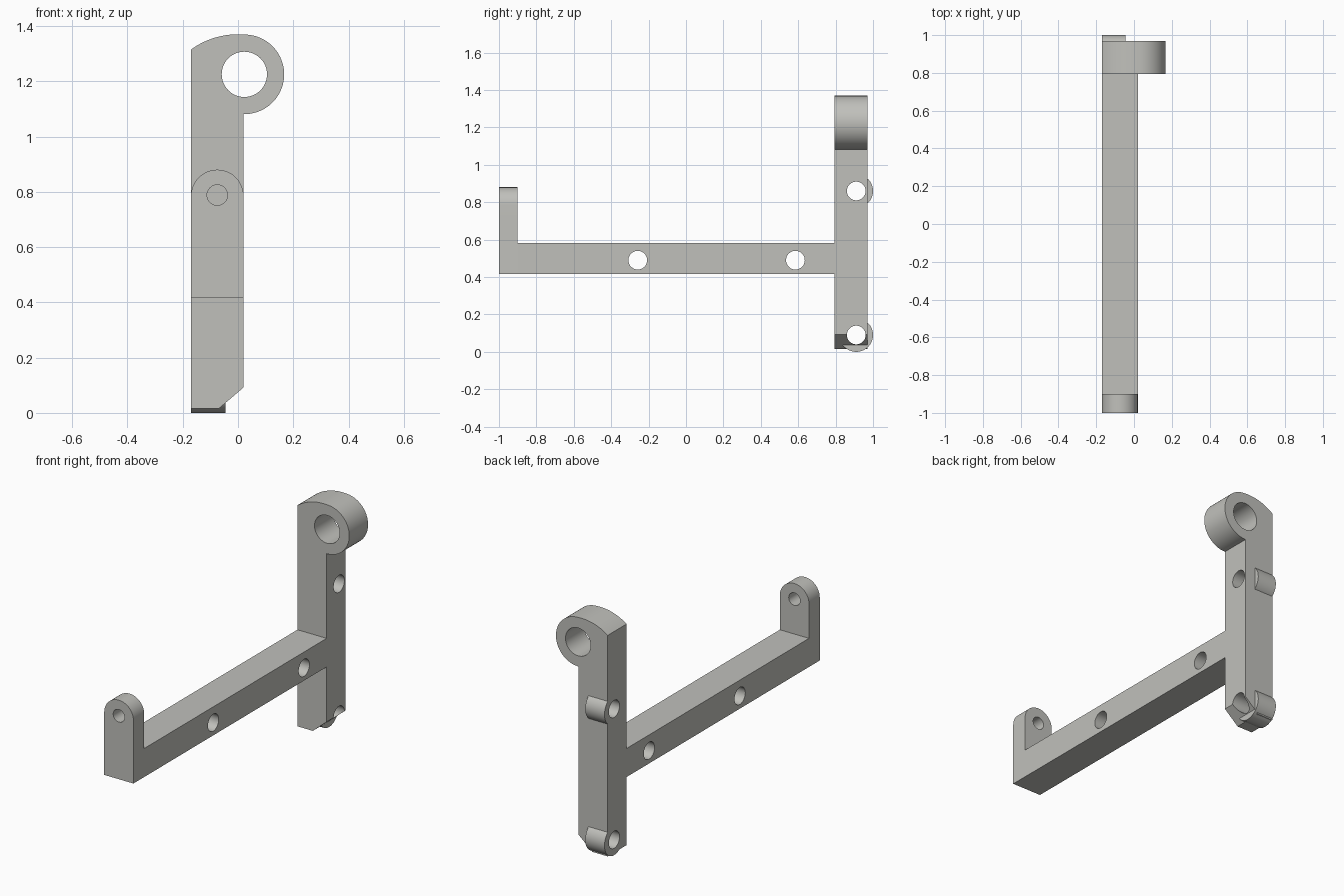
import bpy, bmesh, math
from mathutils import Vector

if "Cube" in bpy.data.objects:
    bpy.data.objects.remove(bpy.data.objects["Cube"])

grey = bpy.data.materials.new("warm_grey")
grey.diffuse_color = (0.53, 0.53, 0.50, 1)
grey.use_nodes = True
grey.node_tree.nodes["Principled BSDF"].inputs["Base Color"].default_value = grey.diffuse_color

X0, X1 = -0.17, 0.02          # common width of the bracket
POST_Y0, POST_Y1 = 0.795, 0.97


def arc(cx, cz, r, a0, a1, n):
    """Points on an arc, angles in degrees."""
    return [(cx + r * math.cos(math.radians(a0 + (a1 - a0) * i / n)),
             cz + r * math.sin(math.radians(a0 + (a1 - a0) * i / n))) for i in range(n + 1)]


def prism(name, pts, axis, lo, hi):
    """Extrude a closed profile: (x, z) along y, or (y, z) along x."""
    bm = bmesh.new()
    place = (lambda u, v, t: (u, t, v)) if axis == 'Y' else (lambda u, v, t: (t, u, v))
    face = bm.faces.new([bm.verts.new(place(u, v, lo)) for u, v in pts])
    ext = bmesh.ops.extrude_face_region(bm, geom=[face])
    d = Vector((0, hi - lo, 0)) if axis == 'Y' else Vector((hi - lo, 0, 0))
    bmesh.ops.translate(bm, verts=[g for g in ext['geom'] if isinstance(g, bmesh.types.BMVert)], vec=d)
    bmesh.ops.recalc_face_normals(bm, faces=bm.faces)
    me = bpy.data.meshes.new(name)
    bm.to_mesh(me)
    bm.free()
    me.materials.append(grey)
    ob = bpy.data.objects.new(name, me)
    bpy.context.collection.objects.link(ob)
    return ob


def drill(ob, u, v, r, axis):
    """Cut a round through hole and discard the cutter."""
    cutter = prism("hole_cutter", arc(u, v, r, 0, 360, 48)[:-1], axis, -2, 2)
    cutter.hide_render = True
    mod = ob.modifiers.new("hole", 'BOOLEAN')
    mod.operation, mod.solver, mod.object = 'DIFFERENCE', 'EXACT', cutter
    bpy.context.view_layer.objects.active = ob
    bpy.ops.object.modifier_apply(modifier=mod.name)
    bpy.data.objects.remove(cutter, do_unlink=True)


# Upright post with chamfered foot and round eye at the top
outline = [(X0, 0.015), (-0.07, 0.015), (X1, 0.092)]
outline += arc(0.023, 1.225, 0.144, -91.2, 85, 48)
outline += arc(0.0, 1.08, 0.29, 88, 125.9, 14)
post = prism("post", outline, 'Y', POST_Y0, POST_Y1)
drill(post, 0.023, 1.225, 0.082, 'Y')

# Cross-drilled bosses behind the post
parts = [post]
for name, z in (("lower_boss", 0.09), ("upper_boss", 0.86)):
    boss = prism(name, arc(0.91, z, 0.09, 0, 360, 64)[:-1], 'X', X0, -0.045)
    for ob in (post, boss):
        drill(ob, 0.91, z, 0.05, 'X')
    parts.append(boss)

# Horizontal beam with two cross holes
beam = prism("beam", [(-0.9, 0.415), (POST_Y0, 0.415), (POST_Y0, 0.583), (-0.9, 0.583)], 'X', X0, X1)
for y in (-0.258, 0.585):
    drill(beam, y, 0.49, 0.05, 'X')

# Round-topped front tab with a pin hole
tab = prism("front_tab", [(X0, 0.415), (X1, 0.415)] + arc(-0.075, 0.785, 0.095, 0, 180, 40),
            'Y', -1.0, -0.9)
drill(tab, -0.075, 0.788, 0.037, 'Y')

# Smooth the round surfaces, keep the edges crisp
bpy.ops.object.select_all(action='DESELECT')
for ob in parts + [beam, tab]:
    ob.select_set(True)
    bpy.context.view_layer.objects.active = ob
bpy.ops.object.shade_smooth_by_angle(angle=math.radians(30))
